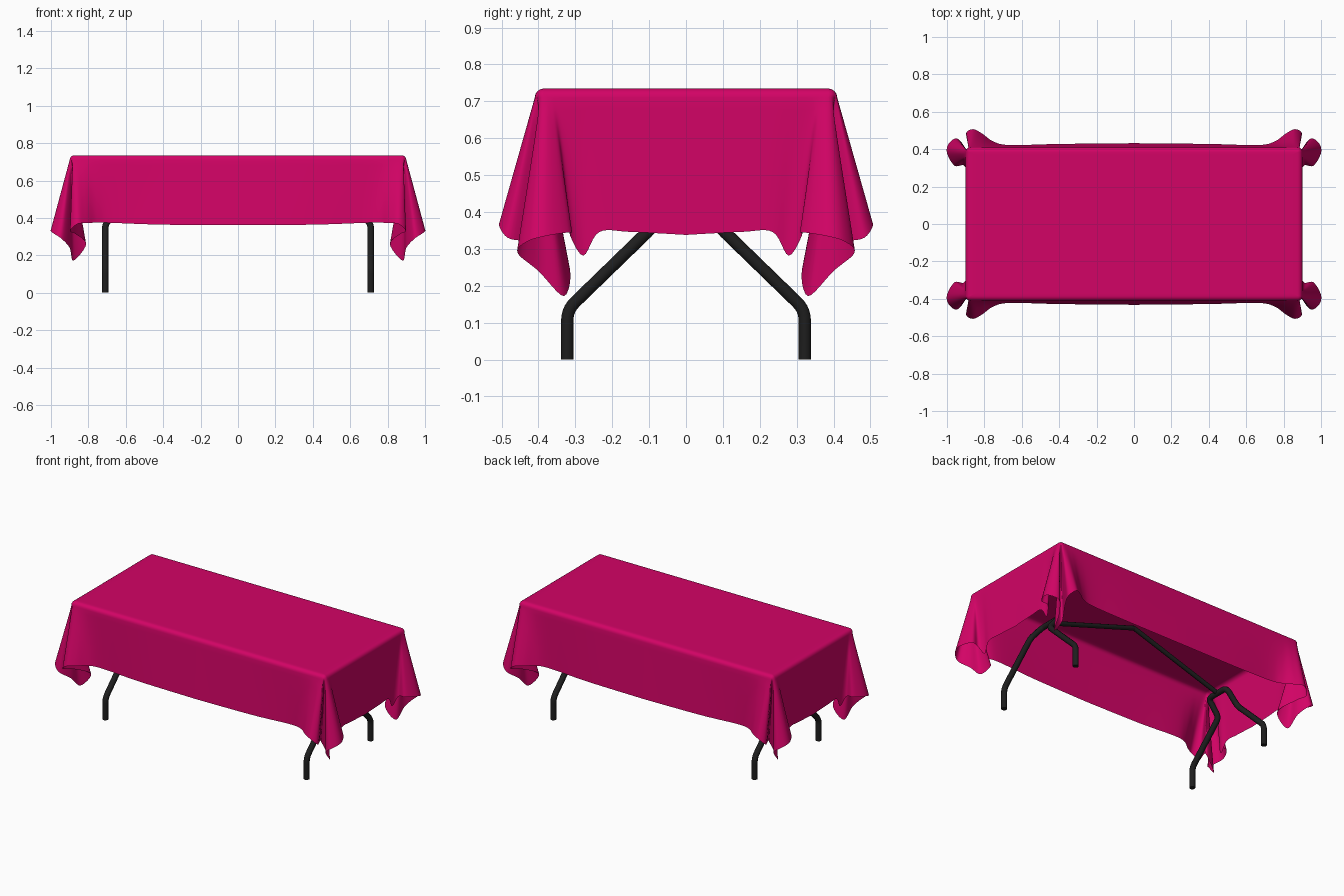
import bpy, bmesh, math
from mathutils import Vector

cube = bpy.data.objects.get("Cube")
if cube:
    bpy.data.objects.remove(cube, do_unlink=True)


def material(name, colour, rough):
    m = bpy.data.materials.new(name)
    m.use_nodes = True
    m.diffuse_color = colour
    shader = m.node_tree.nodes["Principled BSDF"]
    shader.inputs["Base Color"].default_value = colour
    shader.inputs["Roughness"].default_value = rough
    return m


PINK = material("magenta cloth", (0.65, 0.001, 0.132, 1), 0.8)
BLACK = material("black metal", (0.013, 0.013, 0.013, 1), 0.6)
TOP, RIM = 0.735, 0.025
CX, CY = 0.875, 0.385


def add_object(name, mesh, mat):
    mesh.materials.clear()
    mesh.materials.append(mat)
    mesh.shade_smooth()
    obj = bpy.data.objects.new(name, mesh)
    bpy.context.collection.objects.link(obj)
    return obj


def spline(points, steps):
    """Catmull-Rom curve through points of any dimension."""
    pts = [points[0]] + points + [points[-1]]
    out = []
    for a, b, c, d in zip(pts, pts[1:], pts[2:], pts[3:]):
        for k in range(steps):
            t = k / steps
            out.append([q + t / 2 * (r - p + t * (2*p - 5*q + 4*r - s + t * (3*(q - r) + s - p)))
                        for p, q, r, s in zip(a, b, c, d)])
    return out + [list(points[-1])]


# Tablecloth: one quarter of the hem (x, y, z), the table edge above it (x, y)
# and the direction in which the cloth leaves that edge
HEM = [
    (0, .432, .361, 0, CY, 90),
    (.4, .428, .364, .4, CY, 90),
    (.66, .422, .373, .66, CY, 90),
    (.75, .44, .375, .77, CY, 90),
    (.81, .482, .372, .83, CY, 90),
    (.86, .507, .367, .865, CY, 85),
    (.898, .483, .33, CX, CY, 70),
    (.87, .42, .315, CX, CY, 60),
    (.812, .32, .26, CX, CY, 50),
    (.88, .33, .172, CX, CY, 45),
    (.9, .4, .24, CX, CY, 35),
    (.945, .457, .29, CX, CY, 20),
    (.99, .43, .32, CX, CY, 5),
    (1, .38, .335, CX, .378, 0),
    (.96, .312, .345, CX, .367, 0),
    (.912, .314, .335, CX, .345, 0),
    (.893, .278, .282, CX, .305, 0),
    (.898, .235, .346, CX, .25, 0),
    (.899, .15, .346, CX, .15, 0),
    (.898, 0, .338, CX, 0, 0),
]


def cloth_column(sample):
    """Points from the flat top over the rounded edge down to the hem."""
    hx, hy, hz, ex, ey, ang = sample
    hem = Vector((hx, hy, hz))
    core = Vector((min(ex, CX), min(ey, CY), TOP - RIM))
    a = math.radians(min(max(ang, 0), 90))
    out = Vector((math.cos(a), math.sin(a), 0)) * RIM
    column = [Vector((core.x * 0.96, core.y * 0.96, TOP))]
    for k in range(5):
        bend = math.pi / 2 * k / 4
        column.append(core + out * math.sin(bend) + Vector((0, 0, RIM * math.cos(bend))))
    edge = column[-1]
    drops = 12
    return column + [edge.lerp(hem, k / drops) for k in range(1, drops + 1)]


bm = bmesh.new()
columns = [[bm.verts.new(p) for p in cloth_column(s)] for s in spline(HEM, 6)]
for left, right in zip(columns, columns[1:]):
    for k in range(len(left) - 1):
        bm.faces.new((left[k], right[k], right[k + 1], left[k + 1]))
centre = bm.verts.new((0, 0, TOP))
bm.faces.new([centre] + [c[0] for c in reversed(columns)])
bmesh.ops.remove_doubles(bm, verts=bm.verts, dist=0.0002)
mesh = bpy.data.meshes.new("tablecloth")
bm.to_mesh(mesh)
bm.free()
cloth = add_object("tablecloth", mesh, PINK)
mirror = cloth.modifiers.new("four quarters", 'MIRROR')
mirror.use_axis = (True, True, False)
mirror.merge_threshold = 0.0005


# Metal tubes with rounded bends
def tube(name, points, radius, bend=0.03):
    pts = [Vector(p) for p in points]
    path = [pts[0]]
    for a, b, c in zip(pts, pts[1:], pts[2:]):
        start = b + (a - b).normalized() * bend
        end = b + (c - b).normalized() * bend
        for k in range(6):
            t = k / 5
            path.append(start.lerp(b, t).lerp(b.lerp(end, t), t))
    path.append(pts[-1])
    curve = bpy.data.curves.new(name, 'CURVE')
    curve.dimensions = '3D'
    curve.bevel_depth = radius
    curve.bevel_resolution = 3
    curve.use_fill_caps = True
    line = curve.splines.new('POLY')
    line.points.add(len(path) - 1)
    for point, p in zip(line.points, path):
        point.co = (*p, 1)
    temp = bpy.data.objects.new(name, curve)
    mesh = bpy.data.meshes.new_from_object(temp)
    bpy.data.objects.remove(temp)
    obj = add_object(name, mesh, BLACK)
    mesh.set_sharp_from_angle(angle=math.radians(50))
    return obj


# Leg frames whose arches lean inward, and the braces up to the middle
HALF_LEG = [(.71, -.322, 0), (.71, -.322, .135), (.71, -.085, .365), (.63, -.08, .46)]
LEG = HALF_LEG + [(x, -y, z) for x, y, z in reversed(HALF_LEG)]
for side, label in ((1, "left"), (-1, "right")):
    tube(label + "_leg_frame", [(x * side, y, z) for x, y, z in LEG], 0.0175)
    tube(label + "_brace", [(.63 * side, 0, .46), (0, 0, .66)], 0.014)
